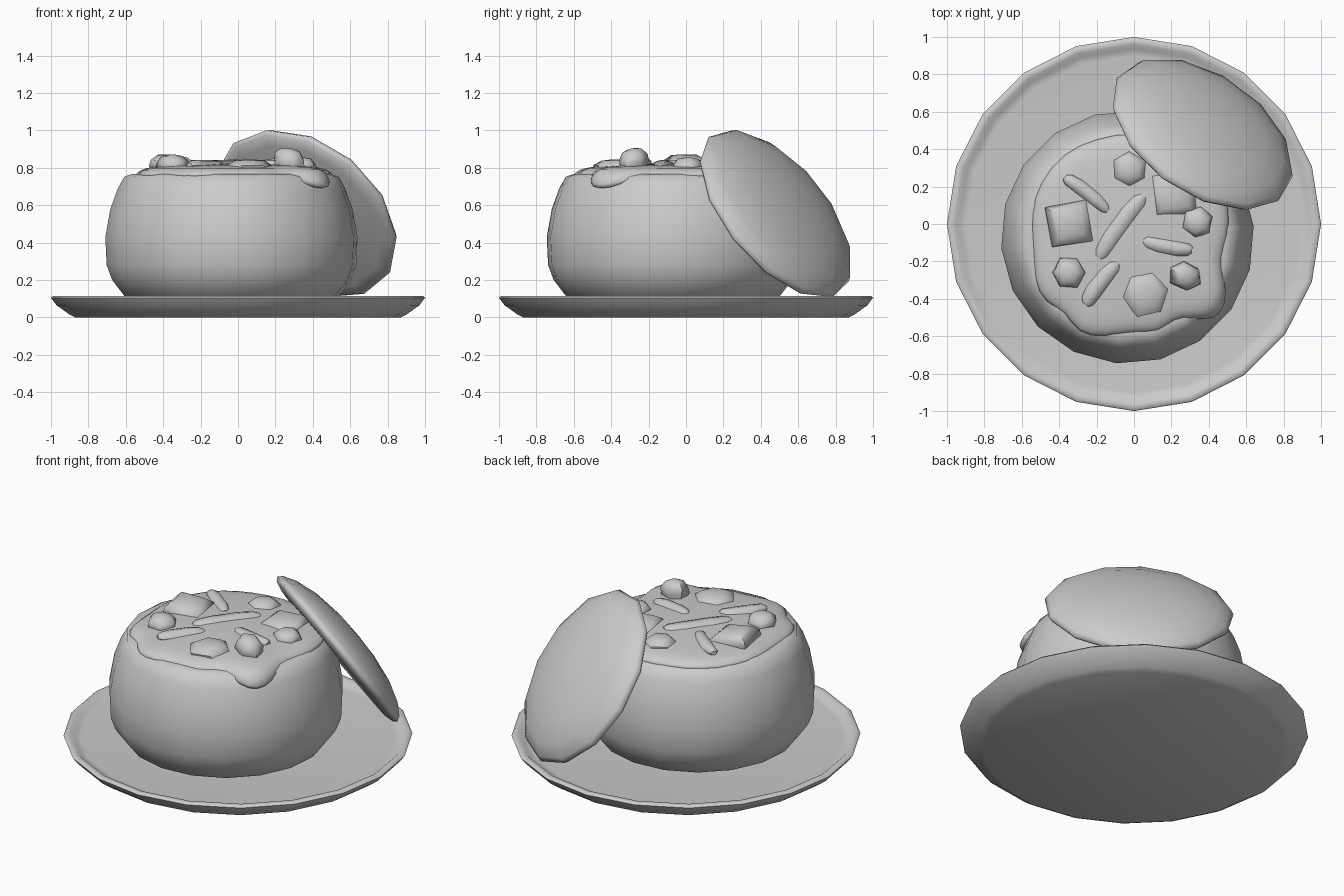
import bpy, bmesh, math, random
from mathutils import Vector, Matrix

if "Cube" in bpy.data.objects:
    bpy.data.objects.remove(bpy.data.objects["Cube"])

random.seed(4)
clay = bpy.data.materials.new("plain_grey")
clay.diffuse_color = (0.6, 0.6, 0.6, 1)
clay.use_nodes = True
clay.node_tree.nodes["Principled BSDF"].inputs["Base Color"].default_value = clay.diffuse_color


def finish(name, bm, matrix=None, angle=50):
    bmesh.ops.recalc_face_normals(bm, faces=bm.faces)
    me = bpy.data.meshes.new(name)
    bm.to_mesh(me)
    bm.free()
    ob = bpy.data.objects.new(name, me)
    bpy.context.collection.objects.link(ob)
    me.materials.append(clay)
    if matrix:
        ob.matrix_world = matrix
    bpy.ops.object.select_all(action='DESELECT')
    bpy.context.view_layer.objects.active = ob
    ob.select_set(True)
    bpy.ops.object.shade_smooth_by_angle(angle=math.radians(angle))
    return ob


def loft(bm, rings):
    """Skin closed rings of points and cap both ends."""
    loops = [[bm.verts.new(p) for p in r] for r in rings]
    n = len(loops[0])
    for a, b in zip(loops, loops[1:]):
        for i in range(n):
            j = (i + 1) % n
            bm.faces.new((a[i], a[j], b[j], b[i]))
    bm.faces.new(loops[0])
    bm.faces.new(loops[-1])


def turned(name, profile, sides, matrix=None, phase=0.0, angle=50):
    bm = bmesh.new()
    loft(bm, [[(r * math.cos(math.tau * i / sides + phase),
                r * math.sin(math.tau * i / sides + phase), z)
               for i in range(sides)] for r, z in profile])
    return finish(name, bm, matrix, angle)


# Shallow plate with a narrow rounded rim and a flat floor
turned("plate", [(0.02, 0), (0.87, 0), (0.90, 0.015), (0.97, 0.065), (1.0, 0.105), (0.99, 0.115),
                 (0.96, 0.113), (0.935, 0.092), (0.90, 0.088), (0.02, 0.088)], 20, angle=75)

# Round loaf with a softly rolled top edge
turned("bread_bowl", [(0.48, 0.07), (0.575, 0.115), (0.64, 0.20), (0.67, 0.28), (0.677, 0.43),
                      (0.65, 0.58), (0.61, 0.69), (0.575, 0.752), (0.53, 0.768),
                      (0.47, 0.765), (0.43, 0.74), (0.02, 0.74)],
       18, Matrix.Translation((-0.035, -0.07, 0)), math.radians(5), 60)

# Sliced-off domed crust leaning on the loaf, first rim corner pointing uphill
normal = Vector((0.466, 0.677, 0.572)).normalized()
uphill = (Vector((0, 0, 1)) - normal * normal.z).normalized()
tilt = Matrix((uphill, normal.cross(uphill), normal)).transposed().to_4x4()
turned("crust_lid", [(0.02, -0.015), (0.47, -0.015), (0.53, 0.0), (0.547, 0.018), (0.53, 0.045),
                     (0.46, 0.088), (0.33, 0.13), (0.16, 0.155), (0.02, 0.16)],
       13, Matrix.Translation((0.357, 0.467, 0.542)) @ tilt, -0.08, 100)

# Thick stew with a wavy edge; third number is the height of its lower edge
outline = [(0.50, 0.08, .75), (0.50, -0.06, .75), (0.45, -0.18, .75), (0.48, -0.30, .72),
           (0.49, -0.42, .67), (0.43, -0.51, .67), (0.30, -0.50, .73), (0.21, -0.50, .75),
           (0.13, -0.58, .75), (0.0, -0.565, .75), (-0.16, -0.60, .75), (-0.30, -0.58, .75),
           (-0.36, -0.46, .75), (-0.47, -0.42, .75), (-0.53, -0.30, .75), (-0.53, -0.12, .75),
           (-0.55, 0.05, .75), (-0.50, 0.22, .75), (-0.37, 0.38, .75), (-0.20, 0.45, .75),
           (0.0, 0.49, .75), (0.22, 0.43, .75), (0.38, 0.32, .75), (0.47, 0.20, .75)]
cx, cy = -0.03, -0.06


def stew_ring(s, top, blend):
    return [(cx + (x - cx) * s, cy + (y - cy) * s, z * (1 - blend) + top * blend)
            for x, y, z in outline]


bm = bmesh.new()
loft(bm, [stew_ring(0.85, 0.72, 1), stew_ring(0.99, 0.75, 0.1), stew_ring(1.03, 0.775, 0.3),
          stew_ring(0.97, 0.795, 0.9), stew_ring(0.85, 0.806, 1), stew_ring(0.5, 0.818, 1),
          stew_ring(0.06, 0.825, 1)])
stew = finish("stew", bm, angle=180)
sub = stew.modifiers.new("smooth", 'SUBSURF')
sub.levels = sub.render_levels = 1


# Faceted vegetable pieces: chunky blocks and rounded nuggets
def chunk(name, x, y, z, size, sides, turn, lean=(0, 0)):
    bm = bmesh.new()
    sx, sy, sz = size
    rings = []
    for s, h in ((0.72, -1), (1.0, -0.35), (0.95, 0.3), (0.62, 0.85), (0.2, 1.0)):
        rings.append([(sx * s * random.uniform(0.92, 1.06) * math.cos(math.tau * i / sides),
                       sy * s * random.uniform(0.92, 1.06) * math.sin(math.tau * i / sides),
                       sz * h) for i in range(sides)])
    loft(bm, rings)
    m = (Matrix.Translation((x, y, z)) @ Matrix.Rotation(lean[0], 4, 'X')
         @ Matrix.Rotation(lean[1], 4, 'Y') @ Matrix.Rotation(math.radians(turn), 4, 'Z'))
    finish(name, bm, m, 55)


for i, c in enumerate([
        (-0.35, 0.0, 0.815, (0.16, 0.16, 0.055), 4, 55, (0, 0.1)),
        (0.215, 0.16, 0.80, (0.165, 0.165, 0.05), 4, 50),
        (0.06, -0.37, 0.80, (0.135, 0.135, 0.045), 6, 10)]):
    chunk("potato_%d" % i, *c)
for i, c in enumerate([
        (-0.35, -0.26, 0.82, (0.09, 0.09, 0.05), 6, 0),
        (-0.025, 0.29, 0.80, (0.10, 0.10, 0.045), 6, 30),
        (0.34, 0.01, 0.81, (0.085, 0.085, 0.045), 6, 20),
        (0.275, -0.28, 0.842, (0.095, 0.08, 0.06), 6, -30, (0.2, 0.2))]):
    chunk("carrot_%d" % i, *c)


# Tapered strips lying on the stew, slightly bowed
def strip(name, a, b, width, bow):
    a, b = Vector(a), Vector(b)
    d = (b - a).normalized()
    side = Vector((-d.y, d.x))
    rings = []
    for t, w in ((0, 0.45), (0.08, 0.85), (0.3, 1.0), (0.7, 1.0), (0.92, 0.85), (1, 0.45)):
        p = a.lerp(b, t) + side * bow * math.sin(math.pi * t)
        ring = []
        for i in range(8):
            q = p + side * (math.cos(math.tau * i / 8) * w * width / 2)
            ring.append((q.x, q.y, 0.812 + 0.03 * w * math.sin(math.tau * i / 8)))
        rings.append(ring)
    bm = bmesh.new()
    loft(bm, rings)
    finish(name, bm)


for i, (a, b, w, bow) in enumerate([
        ((-0.37, 0.25), (-0.14, 0.07), 0.075, 0.01),
        ((-0.19, -0.18), (0.05, 0.15), 0.10, 0.012),
        ((0.05, -0.09), (0.31, -0.14), 0.08, -0.01),
        ((-0.26, -0.43), (-0.09, -0.21), 0.09, 0.01)]):
    strip("celery_%d" % i, a, b, w, bow)
